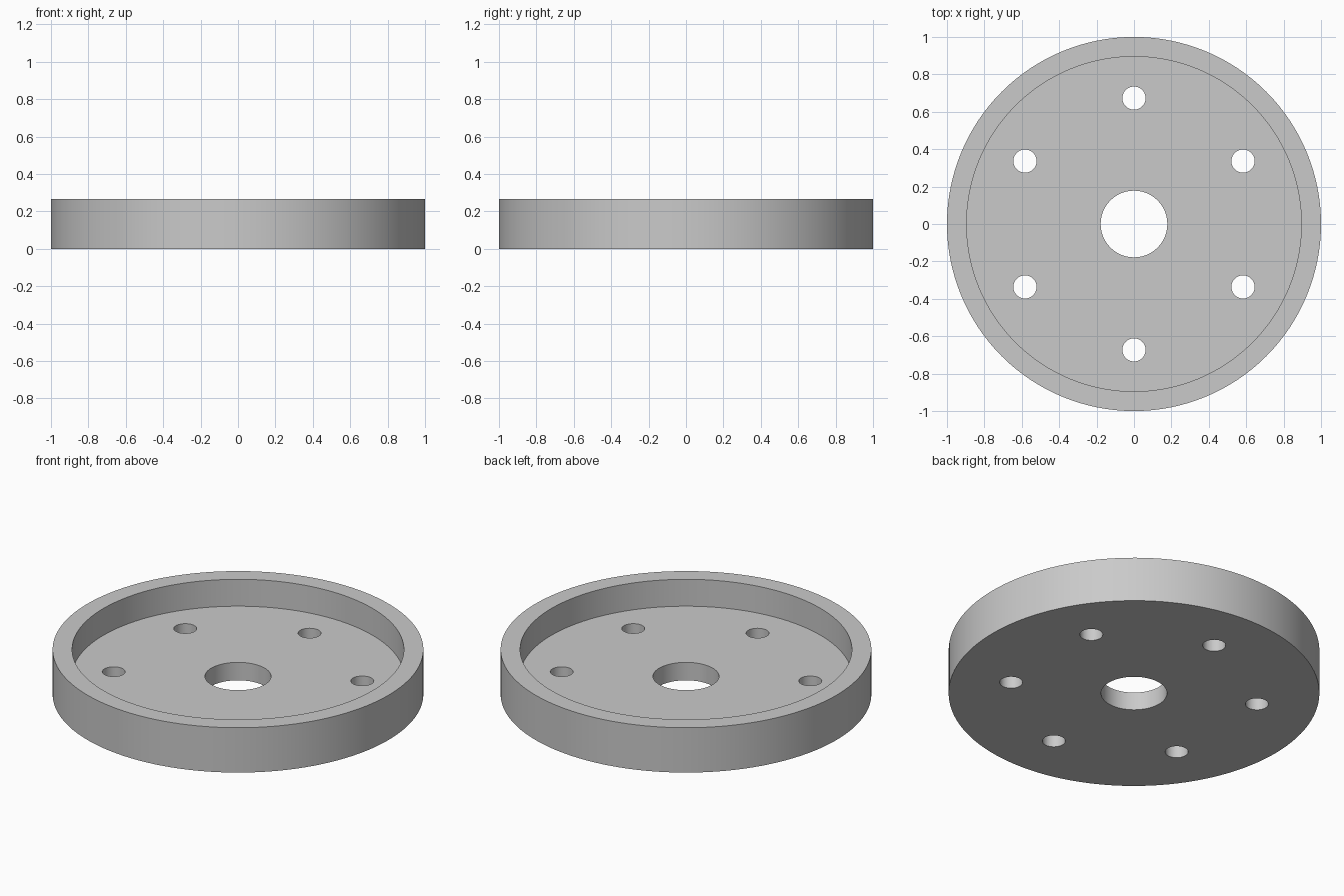
import bpy, bmesh, math
from mathutils import Matrix, Vector

cube = bpy.data.objects.get("Cube")
if cube:
    bpy.data.objects.remove(cube, do_unlink=True)

OUTER, RECESS, BORE = 1.0, 0.895, 0.178
HEIGHT, FLOOR = 0.267, 0.107
BOLT_R, BOLT_CIRCLE, BOLTS = 0.062, 0.673, 6
SEGMENTS = 128

grey = bpy.data.materials.new("light_grey")
grey.use_nodes = True
colour = (0.59, 0.59, 0.59, 1)
grey.diffuse_color = colour
grey.node_tree.nodes["Principled BSDF"].inputs["Base Color"].default_value = colour


def add_object(name, bm):
    bmesh.ops.recalc_face_normals(bm, faces=bm.faces)
    mesh = bpy.data.meshes.new(name)
    bm.to_mesh(mesh)
    bm.free()
    mesh.materials.append(grey)
    obj = bpy.data.objects.new(name, mesh)
    bpy.context.collection.objects.link(obj)
    return obj


# Dished disc: closed cross-section spun around the z axis
bm = bmesh.new()
profile = [(BORE, 0), (OUTER, 0), (OUTER, HEIGHT),
           (RECESS, HEIGHT), (RECESS, FLOOR), (BORE, FLOOR)]
verts = [bm.verts.new((r, 0, z)) for r, z in profile]
edges = [bm.edges.new((v, verts[i - 1])) for i, v in enumerate(verts)]
bmesh.ops.spin(bm, geom=verts + edges, cent=(0, 0, 0), axis=(0, 0, 1),
               angle=math.tau, steps=SEGMENTS, use_merge=True)
bmesh.ops.remove_doubles(bm, verts=bm.verts, dist=0.0001)
disc = add_object("dished_disc", bm)

# Ring of bolt hole cutters, the first one on the +y axis
bm = bmesh.new()
for i in range(BOLTS):
    a = math.tau * i / BOLTS + math.pi / 2
    place = Vector((math.cos(a), math.sin(a), 0)) * BOLT_CIRCLE
    bmesh.ops.create_cone(bm, cap_ends=True, segments=48, radius1=BOLT_R,
                          radius2=BOLT_R, depth=HEIGHT * 2,
                          matrix=Matrix.Translation(place))
cutter = add_object("bolt_hole_cutter", bm)
cutter.hide_render = True

# Cut the holes, then drop the cutter
bpy.ops.object.select_all(action="DESELECT")
bpy.context.view_layer.objects.active = disc
disc.select_set(True)
cut = disc.modifiers.new("bolt_holes", "BOOLEAN")
cut.operation = "DIFFERENCE"
cut.solver = "EXACT"
cut.object = cutter
bpy.ops.object.modifier_apply(modifier=cut.name)
bpy.data.objects.remove(cutter, do_unlink=True)

bpy.ops.object.shade_smooth_by_angle(angle=math.radians(30))
